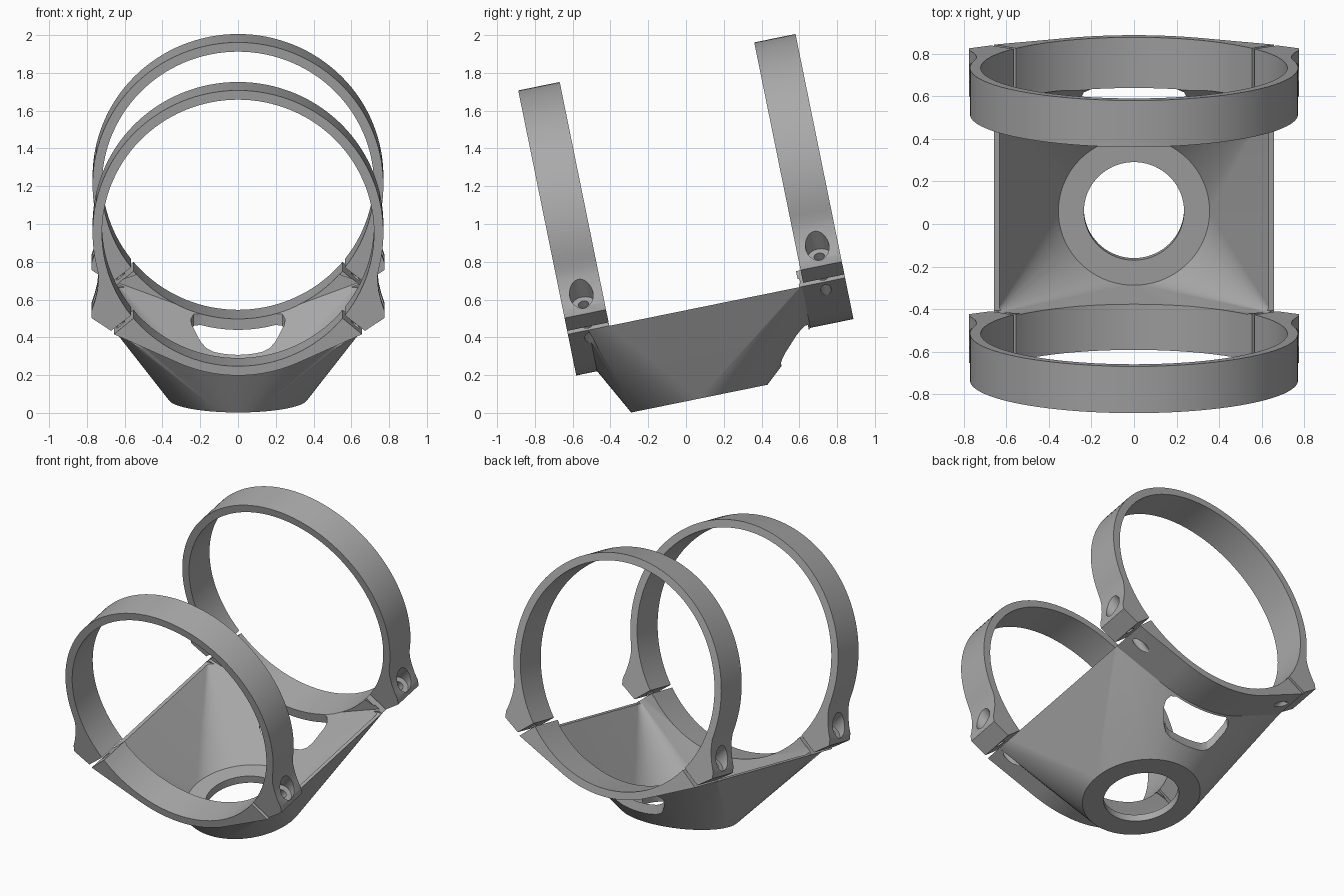
import bpy, bmesh, math
from mathutils import Vector

if "Cube" in bpy.data.objects:
    bpy.data.objects.remove(bpy.data.objects["Cube"], do_unlink=True)

TILT = math.radians(11.5)      # whole bracket leans back
AXIS_Z = 1.08                  # height of the ring axis
R_IN, R_OUT = 0.72, 0.77       # ring radii
FRONT, REAR = (-0.53, -0.306), (0.745, 0.968)   # ring spans along the axis
DISC_Y, DISC_R = 0.084, 0.368  # base disc
SPLIT = -39                    # angle of the clamp split

grey = bpy.data.materials.new("grey")
grey.use_nodes = True
grey.diffuse_color = (0.4, 0.4, 0.4, 1)
grey.node_tree.nodes["Principled BSDF"].inputs["Base Color"].default_value = (0.4, 0.4, 0.4, 1)


def polar(r, deg):
    a = math.radians(deg)
    return (r * math.cos(a), AXIS_Z + r * math.sin(a))


def arc(r, a0, a1, n):
    return [polar(r, a0 + (a1 - a0) * i / n) for i in range(n + 1)]


def mirrored(points):
    return [(-x, z) for x, z in reversed(points)]


def make(name, bm):
    bmesh.ops.recalc_face_normals(bm, faces=bm.faces)
    mesh = bpy.data.meshes.new(name)
    bm.to_mesh(mesh)
    bm.free()
    mesh.materials.append(grey)
    ob = bpy.data.objects.new(name, mesh)
    bpy.context.collection.objects.link(ob)
    return ob


def prism(name, points, depth):
    """Extrude a closed outline of 3D points along a vector."""
    bm = bmesh.new()
    face = bm.faces.new([bm.verts.new(p) for p in points])
    out = bmesh.ops.extrude_face_region(bm, geom=[face])
    moved = [g for g in out["geom"] if isinstance(g, bmesh.types.BMVert)]
    bmesh.ops.translate(bm, verts=moved, vec=depth)
    return make(name, bm)


def slab(name, outline, span):
    """Extrude an x-z outline along the ring axis."""
    return prism(name, [(x, span[0], z) for x, z in outline], (0, span[1] - span[0], 0))


def hull(name, points):
    bm = bmesh.new()
    for p in points:
        bm.verts.new(p)
    out = bmesh.ops.convex_hull(bm, input=bm.verts)
    junk = {g for g in out["geom_interior"] + out["geom_unused"] if isinstance(g, bmesh.types.BMVert)}
    bmesh.ops.delete(bm, geom=list(junk), context="VERTS")
    return make(name, bm)


def rod(name, start, end, r, n=40):
    start, end = Vector(start), Vector(end)
    turn = (end - start).to_track_quat("Z", "Y")
    ring = [start + turn @ Vector((r * math.cos(2 * math.pi * i / n), r * math.sin(2 * math.pi * i / n), 0))
            for i in range(n)]
    return prism(name, ring, end - start)


def combine(ob, other, operation):
    mod = ob.modifiers.new("cut", "BOOLEAN")
    mod.operation, mod.solver, mod.object = operation, "EXACT", other
    bpy.context.view_layer.objects.active = ob
    bpy.ops.object.modifier_apply(modifier=mod.name)
    bpy.data.objects.remove(other, do_unlink=True)


def drill(ob, span, side, t0, t1, r):
    """Bolt hole square to the clamp split."""
    x, z = polar(0.81, SPLIT)
    dx, dz = -math.sin(math.radians(SPLIT)), math.cos(math.radians(SPLIT))
    y = (span[0] + span[1]) / 2
    ends = [(side * (x + dx * t), y, z + dz * t) for t in (t0, t1)]
    combine(ob, rod("drill", ends[0], ends[1], r), "DIFFERENCE")


def circle(r, z, n=72):
    return [(r * math.cos(2 * math.pi * i / n), DISC_Y + r * math.sin(2 * math.pi * i / n), z) for i in range(n)]


def finish(ob):
    ob.rotation_euler.x = TILT
    bpy.ops.object.select_all(action="DESELECT")
    ob.select_set(True)
    bpy.context.view_layer.objects.active = ob
    bpy.ops.object.shade_smooth_by_angle(angle=math.radians(25))


# Clamp straps: ring arcs with an ear and counterbored bolt on each side
ear = [polar(R_IN, SPLIT + 0.8), polar(0.855, SPLIT + 0.8), (0.775, 0.62), (0.775, 0.66),
       (0.758, 0.71), (0.745, 0.765), (0.739, 0.82), (0.74, 0.86)]
strap = (ear + arc(R_OUT, -13, 193, 72) + mirrored(ear)
         + arc(R_IN, 180 - SPLIT - 0.8, SPLIT + 0.8, 88)[1:-1])
for name, span in (("front_strap", FRONT), ("rear_strap", REAR)):
    ob = slab(name, strap, span)
    for side in (-1, 1):
        drill(ob, span, side, 0.13, 0.45, 0.0625)
        drill(ob, span, side, -0.1, 0.2, 0.028)
    finish(ob)

# Cradle outer form: base disc lofted up to the two saddle ends
low = SPLIT - 0.8
saddle = mirrored([polar(0.855, low)]) + arc(R_OUT, -115, -65, 24) + [polar(0.855, low)]
cradle = hull("cradle", circle(DISC_R, 0.06) + [(x, y, z) for y in (-0.417, 0.735) for x, z in saddle])
end = saddle + arc(0.69, low, -180 - low, 32)
combine(cradle, slab("front_saddle", end, FRONT), "UNION")
combine(cradle, slab("rear_saddle", end, (0.72, REAR[1])), "UNION")

# Hollow inside, round seat and floor opening
rim = arc(0.715, -138, -42, 40) + [(0.65, 0.56), (-0.65, 0.56)]
combine(cradle, hull("hollow", circle(0.355, 0.11) + [(x, y, z) for y in (-0.312, 0.73) for x, z in rim]),
        "DIFFERENCE")
combine(cradle, rod("seat_bore", (0, -0.8, AXIS_Z), (0, 1.3, AXIS_Z), R_IN, 128), "DIFFERENCE")
combine(cradle, rod("floor_bore", (0, DISC_Y, -0.1), (0, DISC_Y, 0.3), 0.235, 72), "DIFFERENCE")

# Rear window with softened corners
half = [(0.13, 0.545), (0.17, 0.555), (0.2, 0.58), (0.245, 0.65), (0.25, 0.68), (0.235, 0.71), (0.2, 0.725)]
window = half + mirrored(half)
combine(cradle, prism("window", [(x, y, 0) for x, y in window], (0, 0, 0.5)), "DIFFERENCE")

# Bolt holes in the cradle flanges
for span in (FRONT, REAR):
    for side in (-1, 1):
        drill(cradle, span, side, -0.3, 0.1, 0.028)
finish(cradle)
